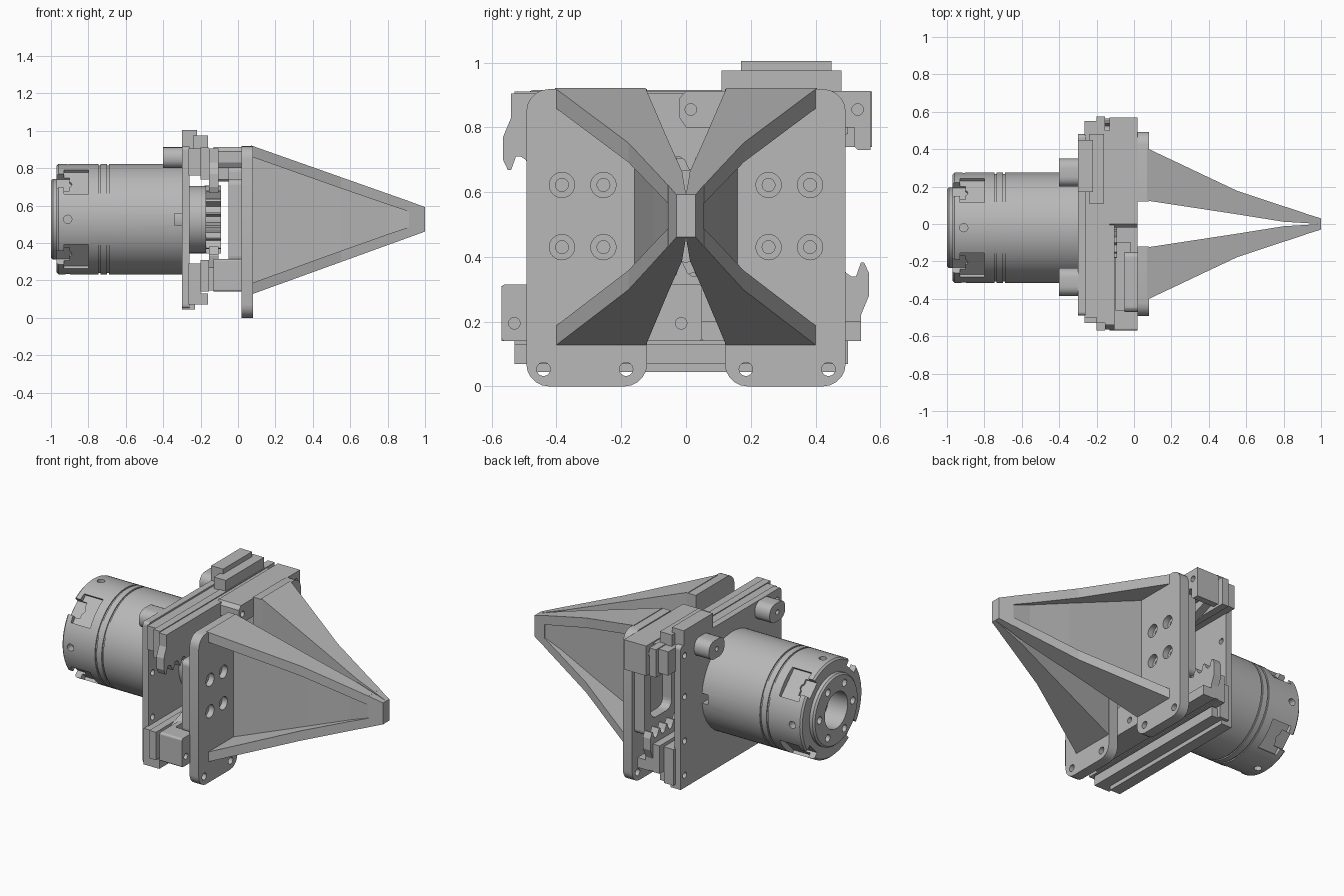
import bpy, bmesh
from math import pi, cos, sin, radians
from mathutils import Matrix, Vector

if "Cube" in bpy.data.objects:
    bpy.data.objects.remove(bpy.data.objects["Cube"])

grey = bpy.data.materials.new("machined_grey")
grey.use_nodes = True
grey.diffuse_color = (0.48, 0.48, 0.48, 1)
grey.node_tree.nodes["Principled BSDF"].inputs["Base Color"].default_value = grey.diffuse_color

MY, MZ = -0.02, 0.527      # motor axis
GZ = 0.525                 # pinion height


def finish(name, bm):
    bmesh.ops.recalc_face_normals(bm, faces=bm.faces)
    mesh = bpy.data.meshes.new(name)
    bm.to_mesh(mesh)
    bm.free()
    ob = bpy.data.objects.new(name, mesh)
    bpy.context.collection.objects.link(ob)
    mesh.materials.append(grey)
    return ob


def loft(name, rings):
    """Skin a list of equal-length point rings and cap both ends."""
    bm = bmesh.new()
    rows = [[bm.verts.new(p) for p in ring] for ring in rings]
    n = len(rows[0])
    for a, b in zip(rows, rows[1:]):
        for i in range(n):
            j = (i + 1) % n
            bm.faces.new((a[i], a[j], b[j], b[i]))
    bm.faces.new(rows[0])
    bm.faces.new(rows[-1])
    return finish(name, bm)


def prism(name, pts, x0, x1):
    return loft(name, [[(x, y, z) for y, z in pts] for x in (x0, x1)])


def rect(y0, y1, z0, z1, r=0.0, steps=5):
    if r == 0:
        return [(y0, z0), (y1, z0), (y1, z1), (y0, z1)]
    pts = []
    for k, (y, z) in enumerate([(y1 - r, z1 - r), (y0 + r, z1 - r), (y0 + r, z0 + r), (y1 - r, z0 + r)]):
        for s in range(steps + 1):
            a = (k + s / steps) * pi / 2
            pts.append((y + r * cos(a), z + r * sin(a)))
    return pts


def box(name, x0, x1, y0, y1, z0, z1, r=0.0):
    return prism(name, rect(y0, y1, z0, z1, r), x0, x1)


def rod(name, x0, x1, y, z, r, n=24):
    return prism(name, [(y + r * cos(2 * pi * i / n), z + r * sin(2 * pi * i / n)) for i in range(n)], x0, x1)


def lathe(name, profile, n=64):
    """Closed (x, radius) profile turned about the motor axis."""
    bm = bmesh.new()
    rows = []
    for i in range(n):
        a = 2 * pi * i / n
        rows.append([bm.verts.new((x, MY + r * cos(a), MZ + r * sin(a))) for x, r in profile])
    m = len(profile)
    for i in range(n):
        a, b = rows[i], rows[(i + 1) % n]
        for k in range(m):
            bm.faces.new((a[k], a[(k + 1) % m], b[(k + 1) % m], b[k]))
    return finish(name, bm)


def smooth(ob):
    bpy.ops.object.select_all(action="DESELECT")
    bpy.context.view_layer.objects.active = ob
    ob.select_set(True)
    bpy.ops.object.shade_smooth_by_angle(angle=radians(25))


def cut(ob, cutters):
    bpy.context.view_layer.objects.active = ob
    for c in cutters:
        mod = ob.modifiers.new("cut", "BOOLEAN")
        mod.operation, mod.solver, mod.object = "DIFFERENCE", "EXACT", c
        bpy.ops.object.modifier_apply(modifier=mod.name)
        bpy.data.objects.remove(c)
    return ob


def flip(pts):
    """Half turn about the pinion axis."""
    return [(-y, 2 * GZ - z) for y, z in pts]


# Motor: main housing with groove rings
housing = lathe("motor_housing", [(-0.30, 0.1), (-0.30, 0.295), (-0.69, 0.295), (-0.69, 0.288), (-0.70, 0.288),
                                  (-0.70, 0.295), (-0.735, 0.295), (-0.735, 0.288), (-0.745, 0.288),
                                  (-0.745, 0.295), (-0.79, 0.295), (-0.79, 0.1)])
cut(housing, [box("slot", -0.34, -0.29, MY - 0.4, MY + 0.4, MZ - 0.03, MZ + 0.03)])
smooth(housing)

# Motor: notched rear collar, inner core and hollow end cap
collar = lathe("rear_collar", [(-0.79, 0.2), (-0.79, 0.295), (-0.96, 0.295), (-0.97, 0.285), (-0.97, 0.2)])
notches = []
for k in range(4):
    c = box("notch", -0.93, -0.80, MY - 0.09, MY + 0.09, MZ + 0.262, MZ + 0.4)
    d = box("gap", -1.0, -0.90, MY - 0.05, MY + 0.05, MZ + 0.25, MZ + 0.4)
    for ob in (c, d):
        pivot = Vector((0, MY, MZ))
        ob.data.transform(Matrix.Translation(pivot) @ Matrix.Rotation((k + 0.5) * pi / 2, 4, "X")
                          @ Matrix.Translation(-pivot))
    notches += [c, d]
for k in range(8):
    c = rod("screw_hole", 0.25, 0.4, 0, 0, 0.022, 12)
    c.data.transform(Matrix.Translation((-0.91, MY, MZ)) @ Matrix.Rotation(k * pi / 4, 4, "X")
                     @ Matrix.Rotation(-pi / 2, 4, "Y"))
    notches.append(c)
smooth(cut(collar, notches))
cap = lathe("end_cap", [(-0.78, 0.1), (-0.78, 0.24), (-0.97, 0.24), (-0.97, 0.215), (-0.99, 0.215),
                        (-1.0, 0.205), (-1.0, 0.11), (-0.86, 0.11), (-0.86, 0.1)])
cut(cap, [rod("bolt", -1.1, -0.95, MY + 0.16 * cos(k * pi / 3), MZ + 0.16 * sin(k * pi / 3), 0.022, 12)
          for k in range(6)])
smooth(cap)
smooth(rod("motor_core", -0.87, -0.28, MY, MZ, 0.115, 40))
smooth(rod("core_pin", -0.89, -0.86, MY, MZ, 0.02, 16))

# Base plate, its upper tab and the rear bosses
plate = box("base_plate", -0.30, -0.26, -0.49, 0.48, 0.05, 0.915, 0.02)
cut(plate, [rod("hole", -0.4, -0.2, y, z, 0.018, 12) for y in (-0.45, 0.44) for z in (0.12, 0.33, 0.6, 0.85)])
box("upper_tab", -0.30, -0.22, 0.17, 0.45, 0.88, 1.005)
for y in (-0.31, 0.275):
    boss = box("rear_boss", -0.40, -0.29, y - 0.075, y + 0.075, 0.80, 0.912, 0.05)
    smooth(cut(boss, [rod("hole", -0.5, -0.35, y, 0.855, 0.015, 12)]))

# Slide rails and carriages
for name, z0, z1, y0, y1 in (("upper", 0.76, 0.905, -0.5, 0.55), ("lower", 0.07, 0.29, -0.53, 0.5)):
    box(name + "_rail", -0.265, -0.20, y0, y1, z0, z1)
box("upper_carriage", -0.24, -0.16, 0.11, 0.48, 0.90, 0.975)
box("upper_rail_lip", -0.20, -0.155, -0.53, 0.575, 0.74, 0.91)
box("lower_rail_lip", -0.20, -0.155, -0.57, 0.54, 0.14, 0.31)
box("lower_rail_foot", -0.22, -0.16, -0.53, 0.48, 0.07, 0.13)
box("lower_foot_edge", -0.30, -0.23, -0.48, 0.48, 0.045, 0.075)

# Pinion with its hub
teeth = 16
pts = []
for k in range(teeth):
    for off, r in ((0.0, 0.142), (0.3, 0.142), (0.42, 0.185), (0.58, 0.185), (0.7, 0.142)):
        a = 2 * pi * (k + off) / teeth
        pts.append((MY + 0.02 + r * cos(a), GZ + r * sin(a)))
cut(prism("pinion", pts, -0.18, -0.09), [rod("bore", -0.12, 0, 0, GZ, 0.05)])
smooth(rod("pinion_hub", -0.27, -0.17, MY, GZ, 0.18, 40))

# Toothed racks, one the half turn of the other
rack = [(0.50, 0.905), (-0.54, 0.905), (-0.54, 0.83), (-0.565, 0.77)]
pitch = 0.07
y = -0.565
while y < 0.32:
    rack += [(y, 0.70), (y + 0.015, 0.668), (y + 0.025, 0.668), (y + 0.04, 0.71), (y + 0.055, 0.71)]
    y += pitch
rack += [(0.34, 0.72), (0.50, 0.78)]
prism("upper_rack", rack, -0.155, -0.105)
prism("lower_rack", flip(rack), -0.155, -0.105)

# Jaw bars with hooked ends
bar = [(-0.02, 0.83), (0.0, 0.80), (0.52, 0.80), (0.52, 0.74), (0.53, 0.73), (0.57, 0.73),
       (0.57, 0.912), (0.0, 0.912), (-0.02, 0.89)]
jaw_a = prism("upper_jaw_bar", bar, -0.13, 0.02)
cut(jaw_a, [rod("hole", -0.3, 0.1, y, 0.855, 0.018, 14) for y in (0.015, 0.53)])
jaw_b = prism("lower_jaw_bar", rect(-0.57, 0.05, 0.14, 0.315, 0.012), -0.13, 0.02)
cut(jaw_b, [rod("hole", -0.3, 0.1, y, 0.195, 0.018, 14) for y in (-0.53, -0.015)]
    + [box("pocket", -0.10, -0.02, -0.46, -0.1, 0.2, 0.4)])
box("lower_bar_end", -0.13, -0.05, 0.05, 0.54, 0.14, 0.20)

# Window frames behind the fingers
for side, y0, y1, z0, z1 in (("left", 0.15, 0.47, 0.30, 0.81), ("right", -0.47, -0.15, 0.30, 0.74)):
    frame = box(side + "_finger_frame", -0.05, 0.025, y0, y1, z0, z1, 0.03)
    cut(frame, [box("window", -0.1, 0.01, y0 + 0.06, y1 - 0.06, z0 + 0.08, z1 - 0.08, 0.05)])

# Finger plates and tapered channel fingers
# stations: x, inner y, web y, outer y, flange thickness
stations = [(0.07, 0.125, 0.16, 0.405, 0.06), (0.55, 0.052, 0.10, 0.178, 0.06),
            (0.80, 0.012, 0.06, 0.095, 0.058), (0.92, 0.005, 0.052, 0.056, 0.055)]
for side, s in (("left", 1), ("right", -1)):
    ys = sorted((s * 0.12, s * 0.493))
    body = rect(ys[0], ys[1], 0.0, 0.918, 0.07)
    # square off the inner top corner
    body = [((s * 0.12, 0.918) if z > 0.84 and abs(y) < 0.195 and i % 6 == 2 else (y, z))
            for i, (y, z) in enumerate(body) if not (z > 0.84 and abs(y) < 0.195 and i % 6 != 2)]
    fp = prism(side + "_finger_plate", body, 0.018, 0.08)
    holes = [rod("hole", -0.1, 0.2, s * y, 0.053, 0.021, 16) for y in (0.185, 0.44)]
    for y in (0.255, 0.383):
        for z in (0.43, 0.622):
            holes += [rod("bore", 0.045, 0.2, s * y, z, 0.039), rod("hole", -0.1, 0.2, s * y, z, 0.02, 16)]
    smooth(cut(fp, holes))

    rings = []
    for x, yi, yw, yo, t in stations:
        top, low = 0.918 - 0.353 * (x - 0.08), 0.128 + 0.362 * (x - 0.08)
        prof = [(yi, top), (yo, top), (yo, top - t), (yw, top - t),
                (yw, low + t), (yo, low + t), (yo, low), (yi, low)]
        rings.append([(x, s * y, z) for y, z in prof])
    loft(side + "_finger", rings)
    end = [[(x, s * y, z) for y, z in rect(a, b, low, top)] for x, a, b, low, top in
           ((0.915, 0.005, 0.056, 0.43, 0.623), (1.0, 0.0, 0.03, 0.461, 0.592))]
    loft(side + "_finger_tip", end)
